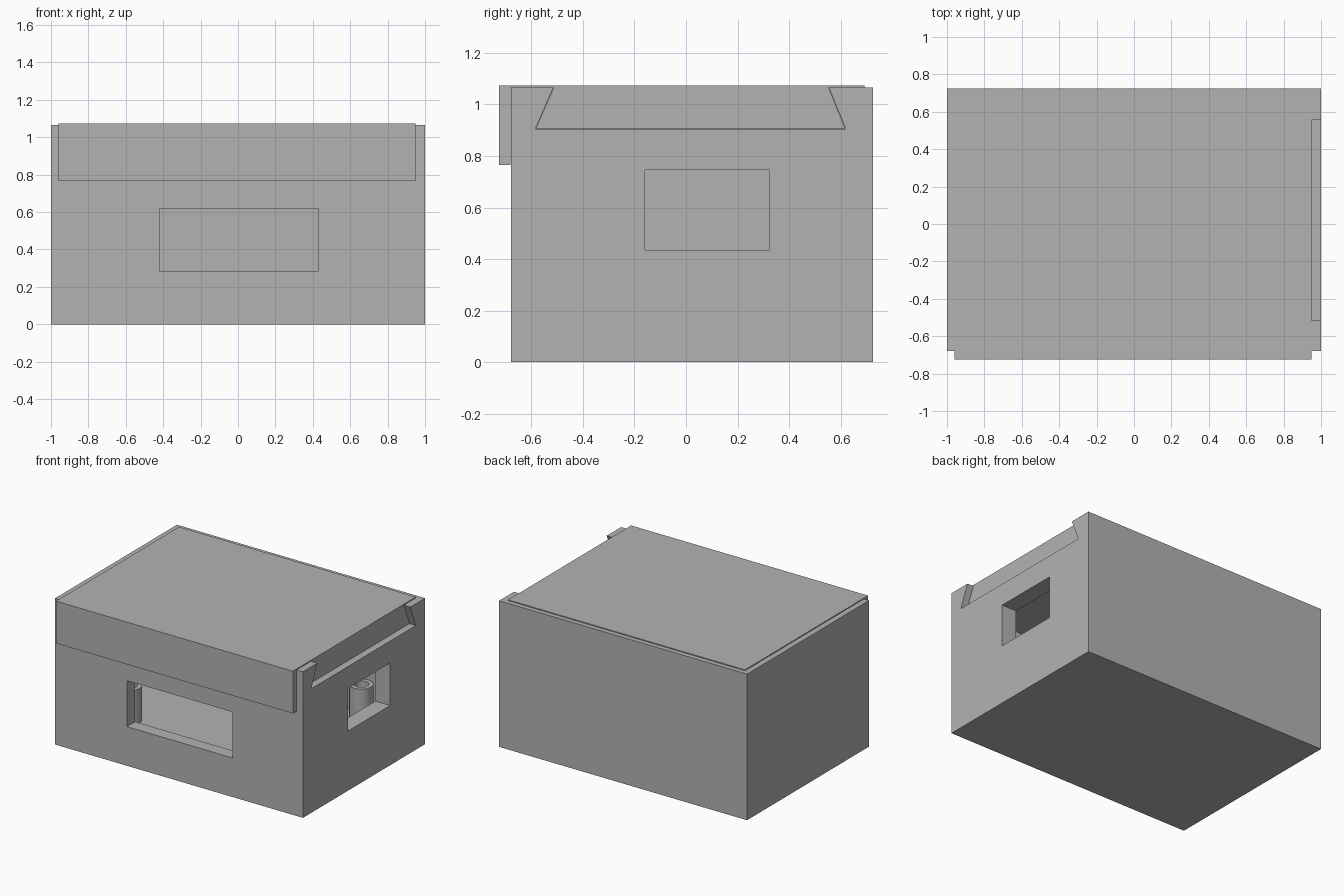
import bpy, bmesh, math

if "Cube" in bpy.data.objects:
    bpy.data.objects.remove(bpy.data.objects["Cube"])

gray = bpy.data.materials.new("light_gray")
gray.diffuse_color = (0.45, 0.45, 0.45, 1)
gray.use_nodes = True
gray.node_tree.nodes["Principled BSDF"].inputs["Base Color"].default_value = gray.diffuse_color


def make_object(name, bm):
    bmesh.ops.recalc_face_normals(bm, faces=bm.faces)
    mesh = bpy.data.meshes.new(name)
    bm.to_mesh(mesh)
    bm.free()
    mesh.materials.append(gray)
    obj = bpy.data.objects.new(name, mesh)
    bpy.context.collection.objects.link(obj)
    return obj


def prism_x(name, profile, x0, x1):
    """Extrude a (y, z) profile along x."""
    bm = bmesh.new()
    face = bm.faces.new([bm.verts.new((x0, y, z)) for y, z in profile])
    ext = bmesh.ops.extrude_face_region(bm, geom=[face])
    verts = [g for g in ext["geom"] if isinstance(g, bmesh.types.BMVert)]
    bmesh.ops.translate(bm, verts=verts, vec=(x1 - x0, 0, 0))
    return make_object(name, bm)


def block(name, x0, x1, y0, y1, z0, z1):
    return prism_x(name, [(y0, z0), (y1, z0), (y1, z1), (y0, z1)], x0, x1)


def cut(obj, cutter):
    mod = obj.modifiers.new(cutter.name, "BOOLEAN")
    mod.operation = "DIFFERENCE"
    mod.solver = "EXACT"
    mod.object = cutter
    bpy.context.view_layer.objects.active = obj
    bpy.ops.object.modifier_apply(modifier=mod.name)
    bpy.data.objects.remove(cutter)


def post(name, x, y, z0, z1, r, hole):
    """Round standoff with a blind hole, spun from its half section."""
    section = [(r, z0), (r, z1), (hole, z1), (hole, z0 + 0.02), (0, z0 + 0.02)]
    bm = bmesh.new()
    verts = [bm.verts.new((x + a, y, z)) for a, z in section]
    edges = [bm.edges.new(pair) for pair in zip(verts, verts[1:])]
    bmesh.ops.spin(bm, geom=verts + edges, cent=(x, y, 0), axis=(0, 0, 1),
                   angle=math.tau, steps=32)
    bmesh.ops.remove_doubles(bm, verts=bm.verts, dist=1e-4)
    obj = make_object(name, bm)
    bpy.ops.object.select_all(action="DESELECT")
    obj.select_set(True)
    bpy.context.view_layer.objects.active = obj
    bpy.ops.object.shade_smooth_by_angle()


# Case with a dovetail-lipped cavity
case = block("case", -1, 1, -0.68, 0.725, 0, 1.065)
cut(case, prism_x("cavity", [(-0.585, 0.16), (0.62, 0.16), (0.62, 0.905),
                             (0.54, 1.102), (-0.499, 1.102), (-0.585, 0.905)],
                  -0.88, 0.88))
# Slot in the right wall where the lid slides in
cut(case, prism_x("slot", [(-0.585, 0.905), (0.62, 0.905),
                           (0.54, 1.102), (-0.499, 1.102)], 0.8, 1.1))
# Front and side openings
cut(case, block("front_opening", -0.42, 0.43, -0.8, -0.5, 0.285, 0.62))
cut(case, block("side_opening", 0.8, 1.1, -0.16, 0.325, 0.435, 0.745))

# Lid: dovetail slab, thin cover and front flange
prism_x("lid_slab", [(-0.583, 0.907), (0.618, 0.907), (0.553, 1.067),
                     (-0.513, 1.067)], -0.878, 0.95)
prism_x("lid_cover", [(-0.725, 0.765), (-0.681, 0.765), (-0.681, 1.066),
                      (0.692, 1.066), (0.692, 1.073), (-0.725, 1.073)],
        -0.96, 0.95)

# Standoffs on the floor
for side, x in (("left", -0.62), ("right", 0.62)):
    for end, y in (("front", -0.36), ("back", 0.535)):
        post(f"{side}_{end}_post", x, y, 0.16, 0.41, 0.08, 0.05)
